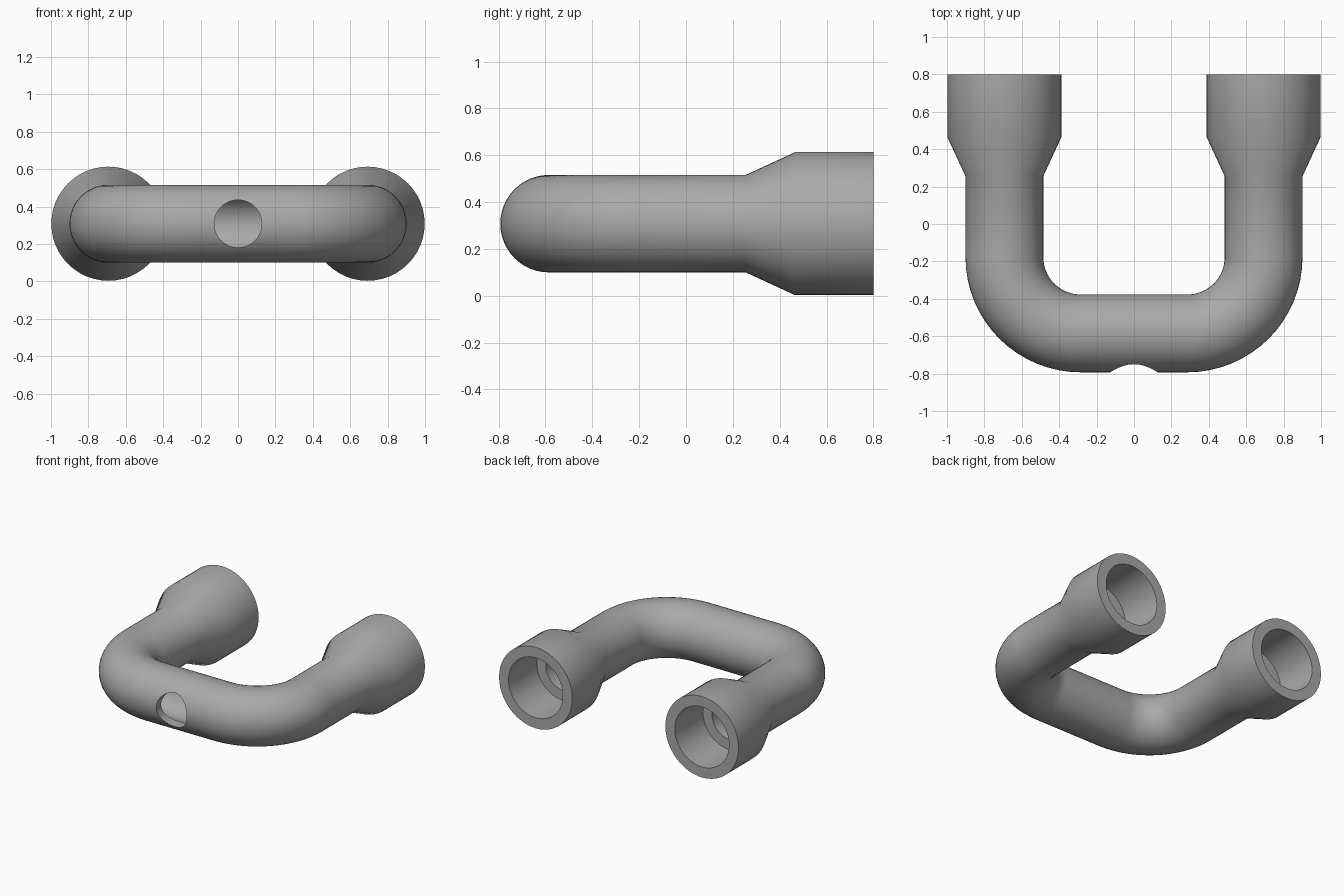
import bpy, bmesh, math
from mathutils import Vector

if "Cube" in bpy.data.objects:
    bpy.data.objects.remove(bpy.data.objects["Cube"])

SIDES = 48
LEG_X, BACK_Y, MID_Z = 0.693, 0.8, 0.308
BEND_X, BEND_Y, BEND_R = 0.285, -0.177, 0.408
PIPE_R, BORE_R, SOCKET_R, SOCKET_BORE_R = 0.208, 0.15, 0.305, 0.226

grey = bpy.data.materials.new("grey plastic")
grey.use_nodes = True
grey.diffuse_color = (0.4, 0.4, 0.4, 1)
grey.node_tree.nodes["Principled BSDF"].inputs["Base Color"].default_value = (0.4, 0.4, 0.4, 1)


def half_path(ends, radius, steps=16):
    """Stations (x, y, direction angle, radius) from the open end to the bend."""
    stations = [(LEG_X, y, 0, r) for y, r in ends]
    for i in range(steps + 1):
        a = math.pi / 2 * i / steps
        stations.append((BEND_X + BEND_R * math.cos(a), BEND_Y - BEND_R * math.sin(a), a, radius))
    return stations


def full_path(half):
    return half + [(-x, y, math.pi - a, r) for x, y, a, r in reversed(half)]


def skin(bm, stations):
    """Join round sections into one closed shell, out along the outside and back inside."""
    rings = []
    for x, y, a, r in stations:
        side = Vector((math.cos(a), -math.sin(a), 0))
        centre = Vector((x, y, MID_Z))
        rings.append([bm.verts.new(centre + r * (math.cos(t) * side + math.sin(t) * Vector((0, 0, 1))))
                      for t in (2 * math.pi * k / SIDES for k in range(SIDES))])
    for i, ring in enumerate(rings):
        after = rings[(i + 1) % len(rings)]
        for k in range(SIDES):
            n = (k + 1) % SIDES
            bm.faces.new((ring[k], ring[n], after[n], after[k]))
    bmesh.ops.recalc_face_normals(bm, faces=bm.faces)


# Hollow U-shaped pipe with a flared socket on each end
outside = full_path(half_path([(BACK_Y, SOCKET_R), (0.465, SOCKET_R), (0.255, PIPE_R)], PIPE_R))
inside = full_path(half_path([(BACK_Y, SOCKET_BORE_R), (0.465, SOCKET_BORE_R), (0.465, BORE_R)], BORE_R))
bm = bmesh.new()
skin(bm, outside + inside[::-1])
mesh = bpy.data.meshes.new("u_pipe")
bm.to_mesh(mesh)
bm.free()
mesh.materials.append(grey)
pipe = bpy.data.objects.new("u_pipe", mesh)
bpy.context.collection.objects.link(pipe)

# Round port through the front wall
bpy.ops.mesh.primitive_cylinder_add(vertices=SIDES, radius=0.127, depth=0.4,
                                    location=(0, -0.785, MID_Z), rotation=(math.pi / 2, 0, 0))
cutter = bpy.context.object
cutter.name = "port_cutter"
cutter.data.materials.append(grey)
cutter.hide_render = True
cut = pipe.modifiers.new("port", "BOOLEAN")
cut.operation, cut.object, cut.solver = "DIFFERENCE", cutter, "EXACT"

bpy.ops.object.select_all(action="DESELECT")
pipe.select_set(True)
bpy.context.view_layer.objects.active = pipe
bpy.ops.object.modifier_apply(modifier="port")
bpy.data.objects.remove(cutter)
bpy.ops.object.shade_smooth_by_angle(angle=math.radians(25))
